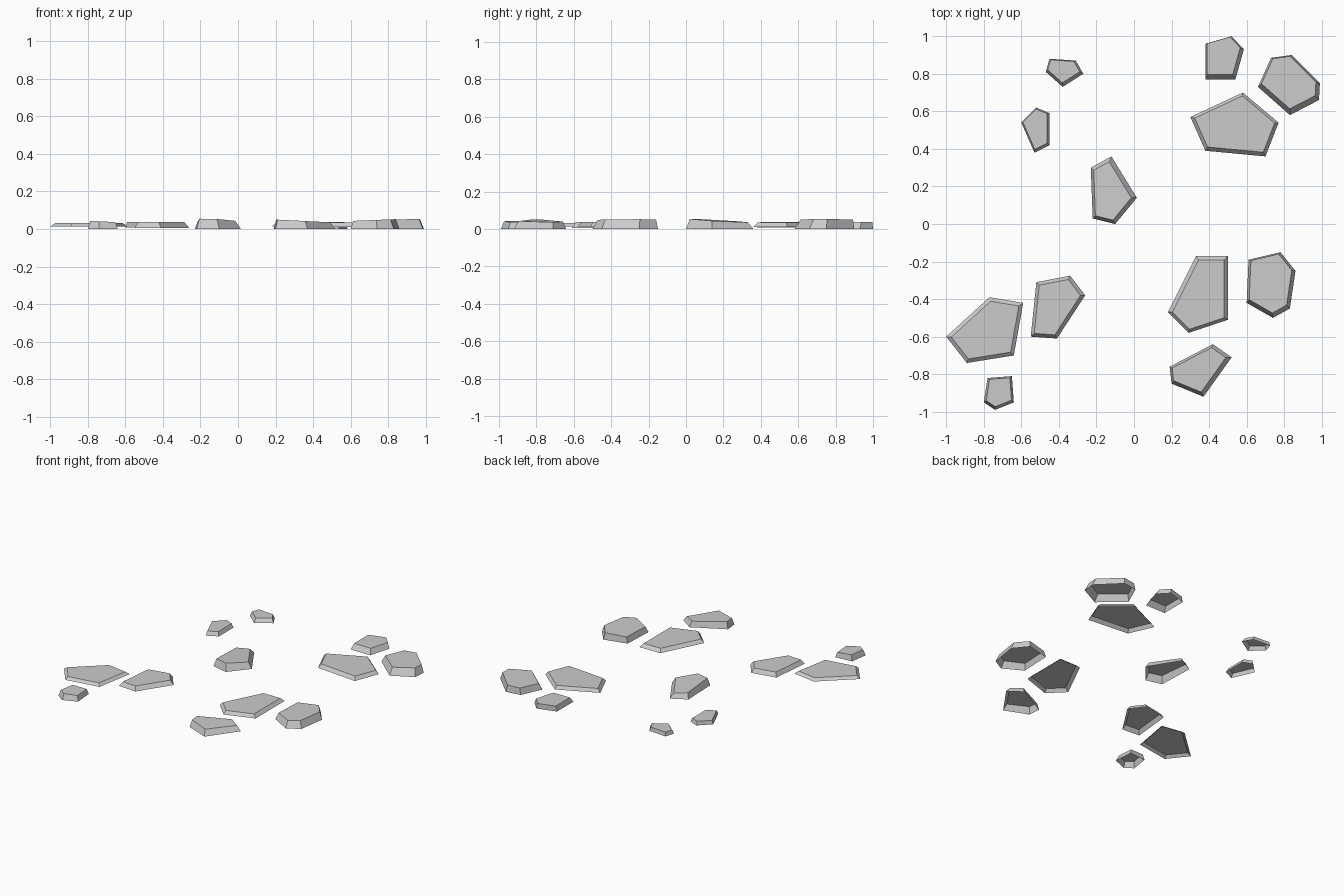
import bpy, bmesh
from mathutils import Vector

if "Cube" in bpy.data.objects:
    bpy.data.objects.remove(bpy.data.objects["Cube"])


def stone(name, outline, inset, shift, base, height, slope=(0, 0)):
    """Open-bottomed slab: base outline, sloped sides, inset and tilted top."""
    pts = [Vector(p) for p in outline]          # clockwise seen from above
    n = len(pts)
    c = sum(pts, Vector((0, 0))) / n
    bm = bmesh.new()
    low, top = [], []
    for i, p in enumerate(pts):
        a = (p - pts[i - 1]).normalized()
        b = (pts[(i + 1) % n] - p).normalized()
        na, nb = Vector((a.y, -a.x)), Vector((b.y, -b.x))
        q = p + (na + nb) * inset / (1 + na.dot(nb)) + Vector(shift)
        z = height + (q - c).dot(Vector(slope))
        low.append(bm.verts.new((p.x, p.y, base)))
        top.append(bm.verts.new((q.x, q.y, z)))
    bm.faces.new(top[::-1])
    for i in range(n):
        j = (i + 1) % n
        bm.faces.new((low[i], top[i], top[j], low[j]))
    me = bpy.data.meshes.new(name)
    bm.to_mesh(me)
    bm.free()
    bpy.context.collection.objects.link(bpy.data.objects.new(name, me))


# Back left and centre stones
stone("back_left_pebble", [(-.45, .88), (-.31, .87), (-.27, .80), (-.38, .73), (-.47, .81)],
      .012, (-.003, .007), .008, .036)
stone("left_pebble", [(-.52, .62), (-.45, .59), (-.45, .42), (-.53, .38), (-.60, .54)],
      .01, (-.003, .004), .008, .036)
stone("centre_stone", [(-.23, .30), (-.12, .36), (.015, .14), (-.10, 0), (-.22, .03)],
      .02, (-.005, -.002), 0, .045, (-.03, -.06))

# Back right cluster
stone("back_stone", [(.38, .96), (.52, 1), (.585, .93), (.54, .77), (.38, .77)],
      .014, (-.004, .012), 0, .038)
stone("back_right_stone", [(.73, .885), (.84, .90), (.99, .75), (.985, .66), (.83, .58), (.66, .73)],
      .018, (-.003, .012), 0, .05, (.03, 0))
stone("back_slab", [(.58, .70), (.77, .54), (.70, .36), (.38, .39), (.30, .57)],
      .018, (0, .003), .01, .034)

# Front right cluster
stone("front_slab", [(.33, -.17), (.50, -.17), (.50, -.51), (.29, -.58), (.18, -.47)],
      .02, (0, -.003), .012, .036)
stone("right_stone", [(.61, -.19), (.78, -.15), (.86, -.25), (.83, -.45), (.74, -.50), (.60, -.42)],
      .016, (-.003, .008), 0, .048, (.04, 0))
stone("front_stone", [(.42, -.64), (.52, -.71), (.37, -.92), (.20, -.85), (.19, -.76)],
      .018, (-.006, .003), 0, .043, (-.05, 0))

# Front left cluster
stone("left_slab", [(-.77, -.39), (-.59, -.42), (-.64, -.70), (-.89, -.74), (-1, -.60)],
      .02, (0, 0), .013, .031)
stone("left_stone", [(-.52, -.31), (-.34, -.275), (-.26, -.38), (-.41, -.61), (-.55, -.60)],
      .019, (-.002, 0), .006, .036)
stone("front_left_pebble", [(-.78, -.82), (-.65, -.81), (-.64, -.95), (-.74, -.99), (-.80, -.95)],
      .012, (0, .004), 0, .04, (-.05, 0))
